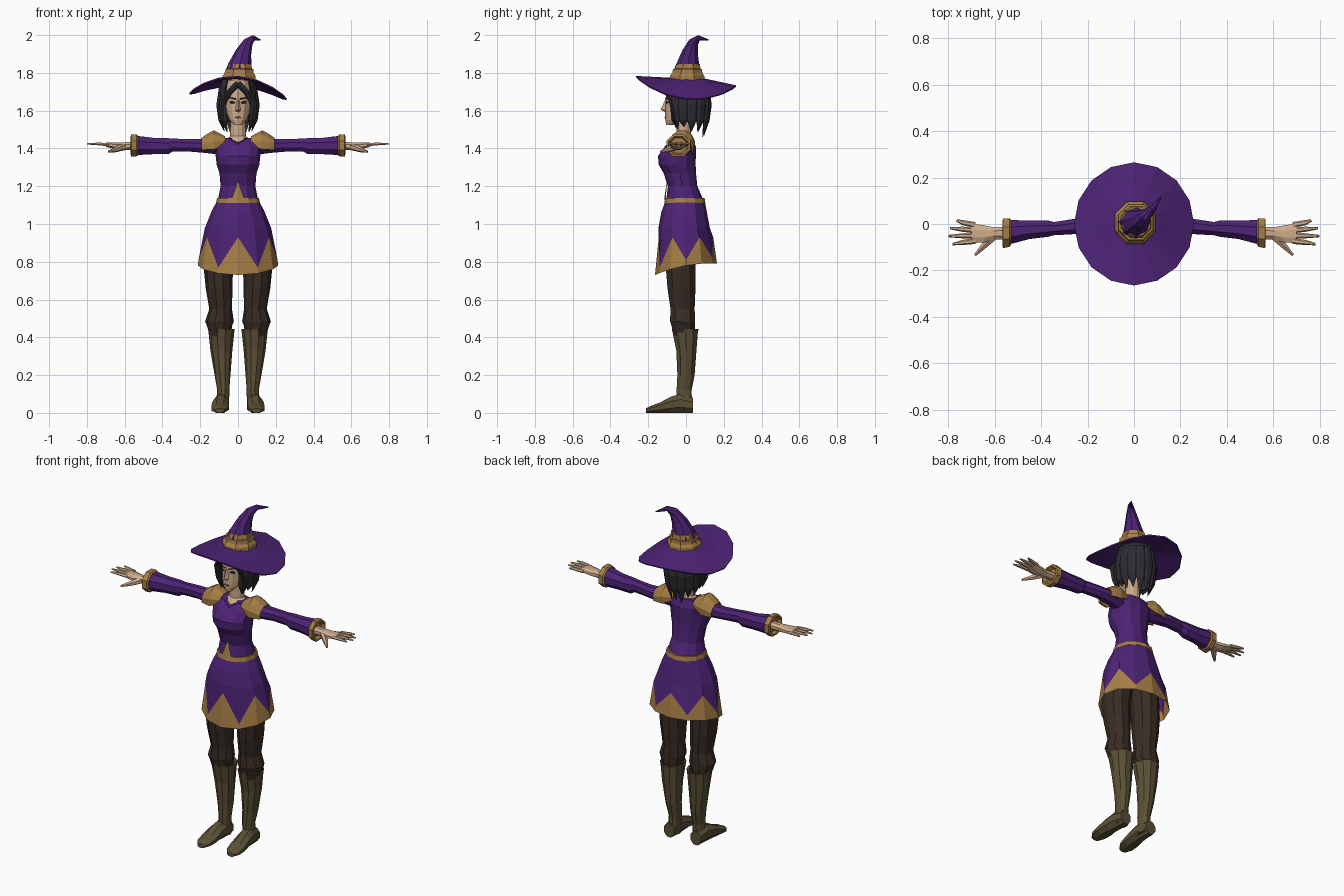
import bpy, bmesh
from math import sin, cos, pi, radians
from mathutils import Vector

def material(name, rgb):
    m = bpy.data.materials.new(name)
    m.diffuse_color = (*rgb, 1)
    return m

PURPLE = material("purple_cloth", (0.075, 0.017, 0.18))
GOLD = material("gold_trim", (0.38, 0.21, 0.06))
SKIN = material("skin", (0.62, 0.41, 0.26))
HAIR = material("dark_hair", (0.026, 0.025, 0.031))
HOSE = material("dark_hose", (0.040, 0.026, 0.018))
BOOT = material("boot_leather", (0.105, 0.080, 0.037))

def skin(name, rings, mat, closed=True, cap=True, mirror=False, thick=0):
    """Bridge a list of point rings into one flat-shaded object."""
    bm = bmesh.new()
    rows = [[bm.verts.new(p) for p in r] for r in rings]
    n = len(rows[0])
    for a, b in zip(rows, rows[1:]):
        for i in range(n if closed else n - 1):
            j = (i + 1) % n
            bm.faces.new((a[i], a[j], b[j], b[i]))
    if cap and closed:
        bm.faces.new(rows[0][::-1])
        bm.faces.new(rows[-1])
    bmesh.ops.recalc_face_normals(bm, faces=bm.faces)
    me = bpy.data.meshes.new(name)
    bm.to_mesh(me)
    bm.free()
    me.materials.append(mat)
    ob = bpy.data.objects.new(name, me)
    bpy.context.collection.objects.link(ob)
    if mirror:
        ob.modifiers.new("mirror", 'MIRROR').use_mirror_merge = False
    if thick:
        s = ob.modifiers.new("thickness", 'SOLIDIFY')
        s.thickness, s.offset = thick, 0
    return ob

def ring(axis, t, a, b, ra, rb, n=12, off=0.0, arc=None):
    """Ellipse of points across an axis; arc=(start, end) in degrees leaves it open."""
    pts = []
    for i in range(n):
        th = 2 * pi * (i + off) / n
        if arc:
            th = radians(arc[0] + (arc[1] - arc[0]) * i / (n - 1))
        u, v = a + ra * cos(th), b + rb * sin(th)
        pts.append({'z': (u, v, t), 'x': (t, u, v), 'y': (u, t, v)}[axis])
    return pts

def loft(name, axis, rows, mat, n=12, off=0.0, arc=None, **kw):
    return skin(name, [ring(axis, *r, n=n, off=off, arc=arc) for r in rows],
                mat, closed=arc is None, **kw)

def strand(name, path, mat, side, n=6, flat=1.0, **kw):
    """Tapered tube along (x, y, z, radius) points, flattened across 'side'."""
    P = [Vector(p[:3]) for p in path]
    rings = []
    for i, p in enumerate(P):
        t = (P[min(i + 1, len(P) - 1)] - P[max(i - 1, 0)]).normalized()
        s = Vector(side)
        s = (s - t * s.dot(t)).normalized()
        c, r = t.cross(s), path[i][3]
        rings.append([p + s * r * cos(2 * pi * k / n) + c * r * flat * sin(2 * pi * k / n)
                      for k in range(n)])
    return skin(name, rings, mat, **kw)

# Hat: saddle-shaped brim, bent cone, stepped band
def brim_ring(f, n=16):
    pts = []
    for i in range(n):
        th = 2 * pi * i / n
        edge = 1.715 - .04 * cos(2 * th) - .015 * cos(th) - .025 * sin(th)
        r = .08 + .185 * f
        pts.append((r * cos(th) * .97, r * sin(th), 1.77 + (edge - 1.77) * f))
    return pts
skin("hat_brim", [brim_ring(f) for f in (0, .5, 1)], PURPLE, cap=False, thick=.008)
strand("hat_cone", [(.005, .005, 1.765, .088), (.01, .01, 1.84, .062), (.03, .022, 1.91, .042),
                    (.053, .040, 1.962, .027), (.08, .066, 1.985, .015), (.118, .118, 1.975, .003)],
       PURPLE, (1, 0, 0), n=8)
loft("hat_band", 'z', [(1.76, .005, .005, .096, .1), (1.785, .006, .006, .094, .098),
                       (1.80, .007, .007, .082, .086), (1.82, .008, .008, .08, .083),
                       (1.822, .009, .009, .07, .073), (1.848, .012, .012, .064, .067)],
     GOLD, n=8, off=.5)

# Head, neck and face
loft("head", 'z', [(1.525, 0, -.085, .022, .02), (1.55, 0, -.06, .045, .05),
                   (1.59, 0, -.035, .062, .075), (1.64, 0, -.02, .07, .09),
                   (1.70, 0, -.01, .075, .095), (1.765, 0, 0, .07, .085)], SKIN)
loft("neck", 'z', [(1.39, 0, -.03, .09, .06), (1.435, 0, -.022, .075, .05),
                   (1.465, 0, -.012, .043, .038), (1.58, 0, -.012, .038, .04)], SKIN)
skin("nose", [[(-.007, -.107, 1.655), (0, -.112, 1.655), (.007, -.107, 1.655)],
              [(-.014, -.108, 1.602), (0, -.135, 1.604), (.014, -.108, 1.602)],
              [(-.008, -.107, 1.594), (0, -.110, 1.594), (.008, -.107, 1.594)]], SKIN)
strand("eye", [(.017, -.106, 1.642, .003), (.031, -.101, 1.645, .007), (.045, -.094, 1.643, .003)],
       HAIR, (0, 0, 1), flat=.5, mirror=True)
strand("eyebrow", [(.012, -.108, 1.662, .004), (.05, -.093, 1.670, .002)],
       HAIR, (0, 0, 1), n=4, mirror=True)
strand("mouth", [(-.018, -.108, 1.565, .002), (0, -.111, 1.564, .005), (.018, -.108, 1.565, .002)],
       material("lips", (.36, .17, .12)), (0, 0, 1), flat=.5)

# Hair: open-fronted shell, hanging locks, parted fringe
loft("hair_shell", 'z', [(1.77, 0, 0, .08, .09), (1.70, 0, .006, .1, .114),
                         (1.62, 0, .014, .102, .110), (1.54, 0, .03, .08, .07)],
     HAIR, n=14, arc=(-48, 228), thick=.006)
for k, ang in enumerate((-38, -14, 12, 38, 64, 90)):
    c, s = cos(radians(ang)), sin(radians(ang))
    tip = 1.50 - .045 * max(0, s) + .015 * (k % 2)
    strand("hair_lock", [(c * r, .01 + s * (r + .012), z, w) for z, r, w in
                         ((1.73, .092, .022), (1.63, .104, .03), (1.55, .094, .026), (tip, .074, .003))],
           HAIR, (-s, c, 0), flat=.4, mirror=True)
strand("hair_fringe", [(.0, -.108, 1.745, .018), (.045, -.106, 1.70, .018), (.080, -.08, 1.645, .02),
                       (.084, -.062, 1.57, .016), (.07, -.055, 1.51, .003)],
       HAIR, (.8, -.4, .4), flat=.4, mirror=True)

# Bodice with a dipped neckline
rows = [ring('z', *r) for r in [(1.12, 0, -.005, .108, .1), (1.2, 0, -.018, .092, .078),
        (1.27, 0, -.033, .098, .086), (1.315, 0, -.047, .113, .098), (1.36, 0, -.048, .118, .1),
        (1.41, 0, -.03, .13, .082), (1.455, 0, -.02, .10, .056)]]
rows[-1] = [(x, y - (.012 if i == 9 else 0), z - (.035 if i == 9 else 0))
            for i, (x, y, z) in enumerate(rows[-1])]
skin("bodice", rows, PURPLE)

# Belt with its upward point
loft("belt", 'z', [(1.112, 0, -.006, .116, .109), (1.138, 0, -.006, .111, .104)], GOLD)
skin("belt_point", [[(-.035, -.108, 1.13), (0, -.116, 1.13), (.035, -.108, 1.13)],
                    [(-.001, -.1, 1.222), (0, -.102, 1.222), (.001, -.1, 1.222)]],
     GOLD, closed=False)

# Skirt: twelve panels with a zigzag gold hem
def skirt_ring(kind):
    pts = []
    for i in range(12):
        th = 2 * pi * i / 12
        z = .77 + .03 * sin(th) + .01 * cos(2 * th)
        rx, ry = .213, .164
        if kind == "zigzag":
            z, rx, ry = (.93, .190, .144) if i % 2 else (z + .03, .209, .160)
        pts.append((rx * cos(th), ry * sin(th), z))
    return pts
skin("skirt", [ring('z', 1.125, 0, -.005, .11, .104), ring('z', 1.06, 0, -.01, .143, .121),
               ring('z', .98, 0, -.01, .175, .136), skirt_ring("zigzag")], PURPLE, cap=False)
skin("skirt_hem", [skirt_ring("zigzag"), skirt_ring("hem")], GOLD, cap=False)

# Sleeves, shoulder pads and cuffs
loft("sleeve", 'x', [(.09, -.02, 1.405, .045, .042), (.17, -.012, 1.413, .043, .04),
                     (.25, -.01, 1.416, .036, .036), (.345, -.02, 1.418, .031, .037),
                     (.37, -.02, 1.412, .038, .046), (.45, -.025, 1.413, .043, .047),
                     (.545, -.036, 1.416, .058, .056)], PURPLE, n=8, off=.5, mirror=True)
loft("shoulder_pad", 'x', [(.07, -.02, 1.432, .05, .03), (.128, -.02, 1.42, .066, .075),
                           (.16, -.018, 1.415, .062, .062), (.192, -.015, 1.408, .052, .046)],
     GOLD, n=8, arc=(-20, 200), mirror=True, thick=.008)
loft("cuff", 'x', [(.53, -.036, 1.416, .058, .056), (.537, -.037, 1.416, .067, .063),
                   (.565, -.04, 1.416, .069, .064), (.568, -.04, 1.416, .056, .052),
                   (.55, -.04, 1.416, .045, .042)], GOLD, n=8, off=.5, mirror=True)

# Hands
loft("hand", 'x', [(.54, -.04, 1.413, .03, .024), (.605, -.04, 1.412, .028, .022),
                   (.645, -.043, 1.413, .040, .02), (.70, -.04, 1.42, .045, .012)],
     SKIN, n=8, off=.5, mirror=True)
for y0, x1, y1 in ((-.004, .765, .016), (-.027, .793, -.018), (-.05, .80, -.052), (-.073, .783, -.087)):
    strand("finger", [(.685, y0, 1.42, .013), (.74, (y0 + y1) / 2, 1.424, .011), (x1, y1, 1.424, .005)],
           SKIN, (0, 1, 0), flat=.75, mirror=True)
strand("thumb", [(.605, -.055, 1.408, .018), (.645, -.092, 1.395, .015), (.685, -.134, 1.383, .006)],
       SKIN, (0, 0, 1), mirror=True)

# Legs and boots
loft("leg", 'z', [(.39, .092, -.01, .05, .055), (.465, .098, -.015, .068, .066),
                  (.485, .098, -.018, .076, .070), (.55, .092, -.018, .060, .067),
                  (.66, .1, -.024, .071, .078), (.76, .104, -.028, .077, .082),
                  (.95, .085, -.02, .08, .085)], HOSE, n=10, mirror=True)
loft("boot_shaft", 'z', [(.015, .083, -.008, .036, .042), (.12, .078, -.01, .032, .042),
                         (.2, .082, 0, .042, .048), (.33, .088, .002, .058, .056),
                         (.425, .088, -.004, .068, .07), (.445, .088, -.004, .071, .075),
                         (.44, .09, -.006, .060, .064), (.41, .09, -.006, .055, .06)],
     BOOT, n=10, mirror=True)
loft("boot_foot", 'y', [(.036, .088, .04, .036, .043), (-.03, .088, .05, .043, .054),
                        (-.08, .092, .043, .046, .0465), (-.14, .095, .027, .05, .029),
                        (-.185, .098, .019, .045, .0205), (-.212, .098, .012, .026, .013)],
     BOOT, n=8, off=.5, mirror=True)
